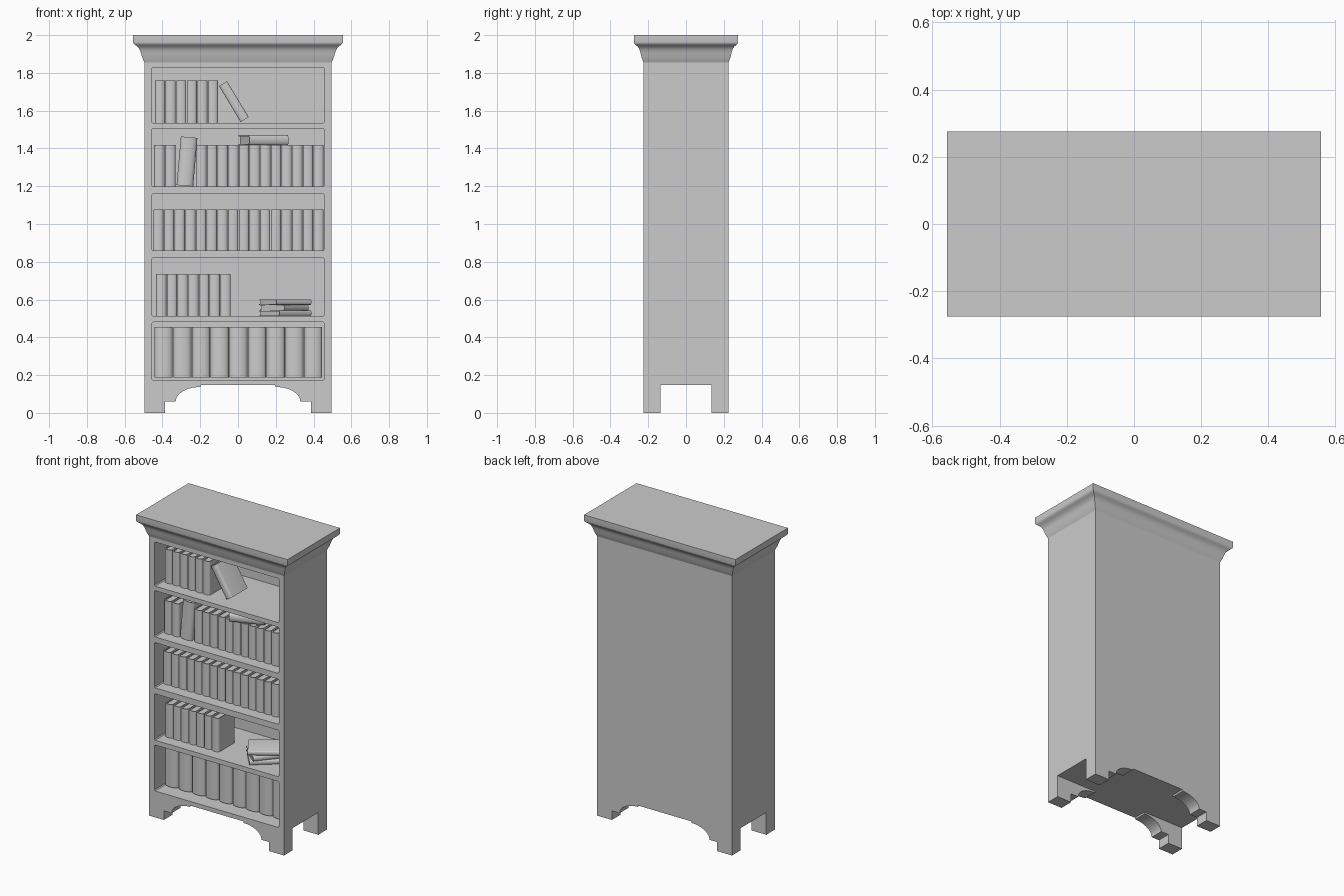
import bpy, bmesh, math
from mathutils import Matrix, Vector

if "Cube" in bpy.data.objects:
    bpy.data.objects.remove(bpy.data.objects["Cube"])


def finish(bm, name, smooth=False):
    bmesh.ops.recalc_face_normals(bm, faces=bm.faces)
    me = bpy.data.meshes.new(name)
    bm.to_mesh(me)
    bm.free()
    ob = bpy.data.objects.new(name, me)
    bpy.context.collection.objects.link(ob)
    if smooth:
        bpy.ops.object.select_all(action='DESELECT')
        ob.select_set(True)
        bpy.context.view_layer.objects.active = ob
        bpy.ops.object.shade_smooth_by_angle(angle=math.radians(35))
    return ob


def prism(bm, pts, axis, length):
    """Extrude a closed outline of 3D points along an axis vector."""
    face = bm.faces.new([bm.verts.new(p) for p in pts])
    res = bmesh.ops.extrude_face_region(bm, geom=[face])
    new = [g for g in res['geom'] if isinstance(g, bmesh.types.BMVert)]
    bmesh.ops.translate(bm, verts=new, vec=Vector(axis) * length)


def box(bm, x0, x1, y0, y1, z0, z1):
    prism(bm, [(x0, y0, z0), (x1, y0, z0), (x1, y1, z0), (x0, y1, z0)], (0, 0, 1), z1 - z0)


def cut(target, bm):
    cutter = finish(bm, "cutter")
    mod = target.modifiers.new("cut", 'BOOLEAN')
    mod.operation, mod.solver, mod.object = 'DIFFERENCE', 'EXACT', cutter
    bpy.context.view_layer.objects.active = target
    bpy.ops.object.modifier_apply(modifier=mod.name)
    bpy.data.objects.remove(cutter)


# Case: solid block with shelf openings and foot cut-outs
W, D = 0.495, 0.225
bm = bmesh.new()
box(bm, -W, W, -D, D, 0, 1.86)
case = finish(bm, "bookcase_body")

# Shelf openings with tiny rounded corners
floors = [0.175, 0.512, 0.86, 1.198, 1.535]
tops = [0.48, 0.82, 1.16, 1.505, 1.828]
bm = bmesh.new()
for z0, z1 in zip(floors, tops):
    x, c = 0.457, 0.006
    prism(bm, [(-x + c, -0.3, z0), (x - c, -0.3, z0), (x, -0.3, z0 + c), (x, -0.3, z1 - c),
               (x - c, -0.3, z1), (-x + c, -0.3, z1), (-x, -0.3, z1 - c), (-x, -0.3, z0 + c)],
          (0, 1, 0), 0.5)
cut(case, bm)

# Bracket arch, cut front to back
half = [(0.387, -0.1), (0.387, 0.06), (0.33, 0.06)]
half += [(0.2 + 0.13 * math.cos(a), 0.06 + 0.077 * math.sin(a))
         for a in (math.radians(10 * i) for i in range(1, 10))]
half += [(0.195, 0.147)]
bm = bmesh.new()
prism(bm, [(x, -0.4, z) for x, z in half] + [(-x, -0.4, z) for x, z in reversed(half)],
      (0, 1, 0), 0.8)
cut(case, bm)

# Side opening between the feet
bm = bmesh.new()
box(bm, -0.7, 0.7, -0.135, 0.135, -0.1, 0.147)
cut(case, bm)

# Crown moulding: profile of (overhang, height) swept round the rectangle
profile = [(0, 1.855), (0.006, 1.868), (0.012, 1.882), (0.019, 1.905), (0.023, 1.918),
           (0.029, 1.93), (0.038, 1.94), (0.049, 1.948), (0.059, 1.956), (0.061, 1.962),
           (0.061, 2.0)]
bm = bmesh.new()
rings = []
for o, z in profile:
    x, y = W + o, D + o * 0.83
    rings.append([bm.verts.new(p) for p in ((-x, -y, z), (x, -y, z), (x, y, z), (-x, y, z))])
for a, b in zip(rings, rings[1:]):
    for i in range(4):
        j = (i + 1) % 4
        bm.faces.new((a[i], a[j], b[j], b[i]))
bm.faces.new(rings[0])
bm.faces.new(rings[-1])
finish(bm, "crown_moulding", True)


# Book: U-shaped cover with rounded spine facing -y, and recessed pages
def add_book(bm, mat, w, h, d=0.17):
    tmp = bmesh.new()
    t, bulge, n = min(0.006, w * 0.14), w * 0.24, 8

    def arc(r, y):
        return [(r * math.sin(a), y - bulge * math.cos(a), 0)
                for a in (math.pi * (i / n - 0.5) for i in range(n + 1))]
    front = -d / 2 + bulge
    outer = arc(w / 2, front)
    inner = arc(w / 2 - t, front + t)
    pts = [(-w / 2, d / 2, 0)] + outer + [(w / 2, d / 2, 0), (w / 2 - t, d / 2, 0)]
    pts += inner[::-1] + [(-w / 2 + t, d / 2, 0)]
    prism(tmp, [(x, y, -h / 2) for x, y, _ in pts], (0, 0, 1), h)
    pages = [(-w / 2 + t, d / 2 - 0.006, 0)] + inner + [(w / 2 - t, d / 2 - 0.006, 0)]
    prism(tmp, [(x, y, -h / 2 + 0.006) for x, y, _ in pages], (0, 0, 1), h - 0.012)
    bmesh.ops.transform(tmp, matrix=mat, verts=tmp.verts)
    me = bpy.data.meshes.new("tmp")
    tmp.to_mesh(me)
    tmp.free()
    bm.from_mesh(me)
    bpy.data.meshes.remove(me)


BOOK_Y = -0.065


def row(name, x0, x1, count, z, h, d=0.17):
    bm = bmesh.new()
    step = (x1 - x0) / count
    for i in range(count):
        loc = (x0 + step * (i + 0.5), BOOK_Y + (d - 0.17) / 2, z + h / 2)
        add_book(bm, Matrix.Translation(loc), step - 0.003, h, d)
    finish(bm, name, True)


def loose(name, loc, tilt, w, h):
    bm = bmesh.new()
    mat = Matrix.Translation(loc) @ Matrix.Rotation(math.radians(tilt), 4, 'Y')
    add_book(bm, mat, w, h)
    finish(bm, name, True)


def flat(name, loc, turn, w, h=0.22):
    bm = bmesh.new()
    mat = (Matrix.Translation(loc) @ Matrix.Rotation(math.radians(turn), 4, 'Z')
           @ Matrix.Rotation(math.radians(90), 4, 'Y'))
    add_book(bm, mat, w, h)
    finish(bm, name, True)


# Upright rows of books
row("large_books_bottom", -0.443, 0.447, 9, 0.188, 0.268, 0.2)
row("books_second_shelf", -0.435, -0.038, 7, floors[1], 0.223)
row("books_third_shelf", -0.45, 0.455, 16, floors[2], 0.217)
row("books_fourth_left", -0.445, -0.33, 2, floors[3], 0.219)
row("books_fourth_right", -0.222, 0.455, 12, floors[3], 0.219)
row("books_top_shelf", -0.44, -0.105, 6, floors[4], 0.224)

# Leaning books
loose("leaning_book_top", (-0.022, BOOK_Y, 1.648), -31, 0.05, 0.222)
loose("leaning_book_fourth", (-0.27, BOOK_Y - 0.01, 1.331), 5, 0.088, 0.258)

# Books lying flat
flat("flat_book_fourth", (0.135, BOOK_Y, 1.444), 20, 0.053)
flat("stacked_book_low", (0.25, -0.06, 0.527), 40, 0.029)
flat("stacked_book_mid", (0.245, -0.06, 0.557), 50, 0.029, 0.2)
flat("stacked_book_high", (0.25, -0.06, 0.587), 33, 0.029)
